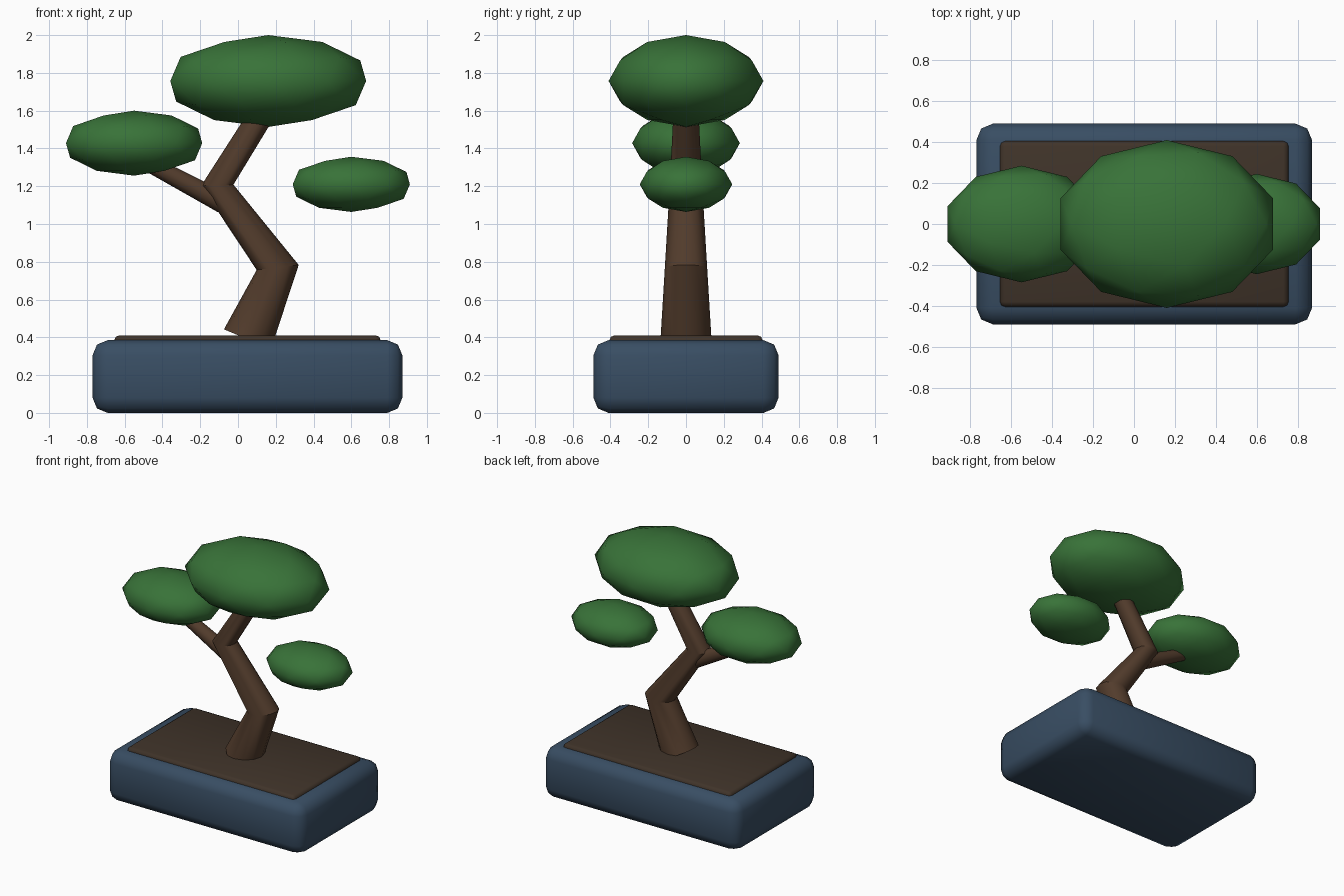
import bpy
import math

if "Cube" in bpy.data.objects:
    bpy.data.objects.remove(bpy.data.objects["Cube"])


def material(name, rgb):
    m = bpy.data.materials.new(name)
    m.diffuse_color = (*rgb, 1)
    m.use_nodes = True
    m.node_tree.nodes["Principled BSDF"].inputs["Base Color"].default_value = m.diffuse_color
    return m


GLAZE = material("blue_glaze", (0.04, 0.075, 0.125))
EARTH = material("earth", (0.05, 0.033, 0.022))
BARK = material("bark", (0.085, 0.045, 0.025))
LEAF = material("leaf", (0.04, 0.17, 0.04))


def finish(ob, name, mat, angle=40):
    ob.name = name
    ob.data.materials.clear()
    ob.data.materials.append(mat)
    bpy.ops.object.shade_smooth_by_angle(angle=math.radians(angle))
    return ob


def rounded_box(name, lo, hi, bevel, mat):
    center = [(a + b) / 2 for a, b in zip(lo, hi)]
    bpy.ops.mesh.primitive_cube_add(size=1, location=center)
    ob = bpy.context.object
    ob.scale = [b - a for a, b in zip(lo, hi)]
    bpy.ops.object.transform_apply(location=False, rotation=False, scale=True)
    mod = ob.modifiers.new("rounding", 'BEVEL')
    mod.width = bevel
    mod.segments = 2
    bpy.ops.object.modifier_apply(modifier=mod.name)
    return finish(ob, name, mat, 50)


def limb(name, points, mat):
    """Tapered tube through (x, z, radius) points in the y = 0 plane."""
    cu = bpy.data.curves.new(name, 'CURVE')
    cu.dimensions = '3D'
    cu.bevel_depth = 1
    cu.bevel_resolution = 4
    cu.use_fill_caps = True
    sp = cu.splines.new('POLY')
    sp.points.add(len(points) - 1)
    for p, (x, z, r) in zip(sp.points, points):
        p.co = (x, 0, z, 1)
        p.radius = r
    ob = bpy.data.objects.new(name, cu)
    bpy.context.collection.objects.link(ob)
    bpy.ops.object.select_all(action='DESELECT')
    ob.select_set(True)
    bpy.context.view_layer.objects.active = ob
    bpy.ops.object.convert(target='MESH')
    return finish(bpy.context.object, name, mat)


def foliage(name, x, z, radii):
    bpy.ops.mesh.primitive_ico_sphere_add(subdivisions=2, radius=1, location=(x, 0, z))
    ob = bpy.context.object
    ob.scale = radii
    bpy.ops.object.transform_apply(location=False, rotation=False, scale=True)
    return finish(ob, name, LEAF, 60)


# Pot and soil
rounded_box("pot", (-0.77, -0.49, 0), (0.87, 0.49, 0.385), 0.08, GLAZE)
rounded_box("soil", (-0.655, -0.405, 0.33), (0.755, 0.405, 0.41), 0.025, EARTH)

# Zigzag trunk and side branch
limb("trunk", [(0.05, 0.39, 0.135), (0.21, 0.77, 0.112),
               (-0.11, 1.205, 0.086), (0.15, 1.62, 0.065)], BARK)
limb("branch", [(-0.08, 1.113, 0.057), (-0.50, 1.335, 0.043)], BARK)

# Foliage pads
foliage("top_foliage", 0.16, 1.757, (0.545, 0.41, 0.243))
foliage("left_foliage", -0.55, 1.428, (0.379, 0.285, 0.172))
foliage("right_foliage", 0.60, 1.21, (0.326, 0.245, 0.146))
